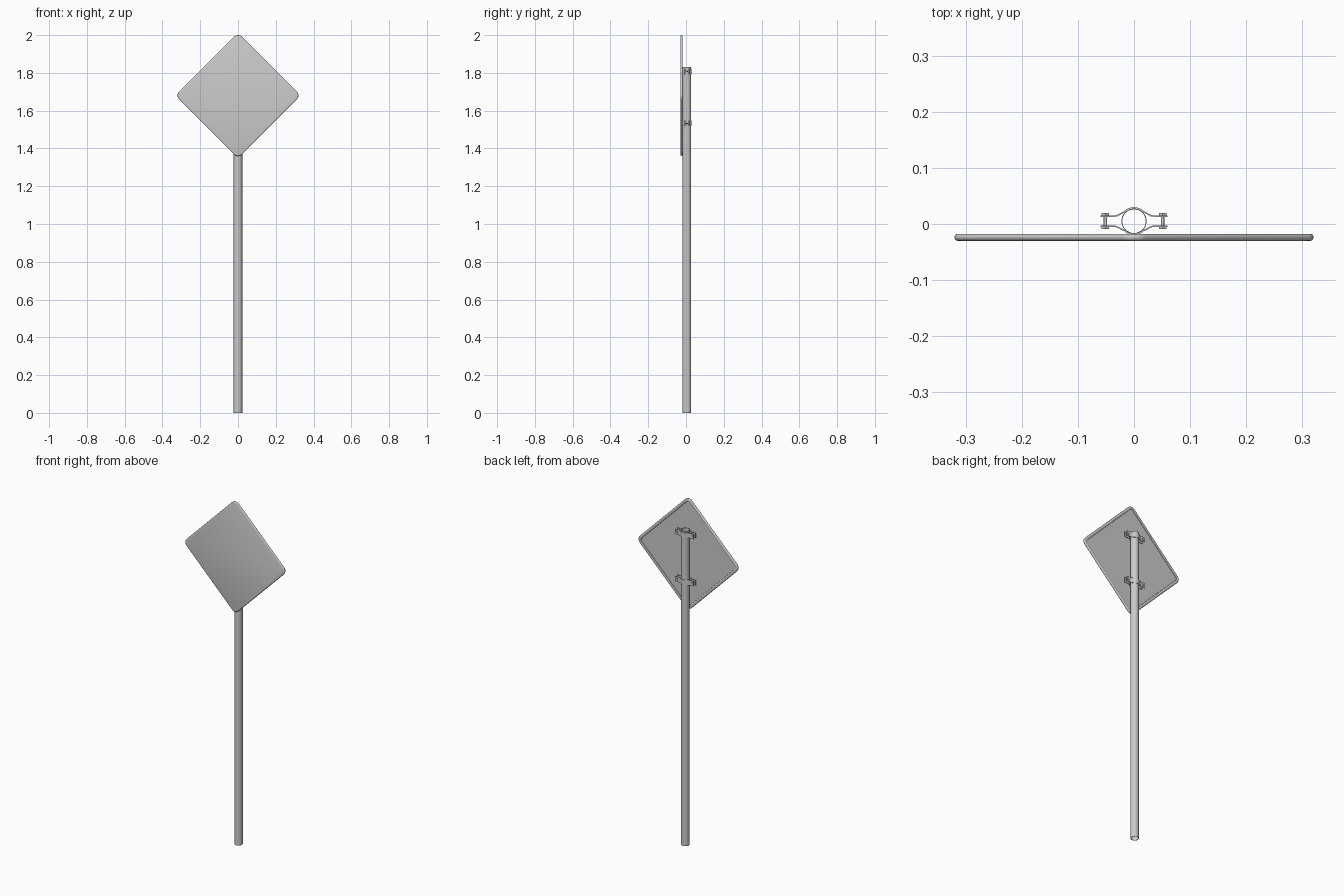
import bpy, bmesh, math
from mathutils import Matrix, Vector

if "Cube" in bpy.data.objects:
    bpy.data.objects.remove(bpy.data.objects["Cube"])

CY = 0.005        # pole axis y
POLE_R = 0.0225


def finish(name, bm, smooth=True):
    bmesh.ops.recalc_face_normals(bm, faces=bm.faces)
    me = bpy.data.meshes.new(name)
    bm.to_mesh(me)
    bm.free()
    ob = bpy.data.objects.new(name, me)
    bpy.context.collection.objects.link(ob)
    if smooth:
        bpy.ops.object.select_all(action='DESELECT')
        ob.select_set(True)
        bpy.context.view_layer.objects.active = ob
        bpy.ops.object.shade_smooth_by_angle(angle=math.radians(35))
    return ob


def loft(bm, rings, closed=False):
    loops = [[bm.verts.new(p) for p in r] for r in rings]
    pairs = list(zip(loops, loops[1:]))
    if closed:
        pairs.append((loops[-1], loops[0]))
    n = len(loops[0])
    for a, b in pairs:
        for i in range(n):
            j = (i + 1) % n
            bm.faces.new((a[i], a[j], b[j], b[i]))
    return loops


# Hollow round pole
def circle(r, z, n=32):
    return [(r * math.cos(2 * math.pi * i / n), CY + r * math.sin(2 * math.pi * i / n), z)
            for i in range(n)]


bm = bmesh.new()
inner = POLE_R - 0.0015
loft(bm, [circle(POLE_R, 0), circle(POLE_R, 1.83), circle(inner, 1.83), circle(inner, 0)], closed=True)
finish("pole", bm)


# Diamond sign panel: rounded square, rolled rim, recessed back
def diamond(inset, y, centre=1.68, reach=0.32, r=0.03, seg=8):
    c = reach - r
    d = c * math.sqrt(2)
    pts = []
    rr = r - inset
    for k in range(4):
        mid = math.pi / 2 * k
        cx, cz = d / math.sqrt(2) * math.cos(mid), d / math.sqrt(2) * math.sin(mid)
        # corner centres stay put; only the corner radius shrinks with the inset
        for i in range(seg + 1):
            a = mid - math.pi / 4 + math.pi / 2 * i / seg
            pts.append((cx + rr * math.cos(a), y, centre + cz + rr * math.sin(a)))
    return pts


bm = bmesh.new()
profile = [(0.006, -0.03), (0.003, -0.0292), (0.0008, -0.027), (0, -0.0237),
           (0.0008, -0.0205), (0.003, -0.0183), (0.006, -0.0175),
           (0.013, -0.0175), (0.016, -0.019), (0.017, -0.022)]
loops = loft(bm, [diamond(i, y) for i, y in profile])
bm.faces.new(loops[0])
bm.faces.new(loops[-1])
finish("sign_panel", bm)

# Clamp strap outline: flat ears blending into a half ring around the pole
FLANGE = 0.009
right = [(0.06, FLANGE), (0.036, FLANGE), (0.031, 0.0097), (0.027, 0.0115), (0.023, 0.0138)]
arc = [(0.0237 * math.cos(math.radians(a)), 0.0237 * math.sin(math.radians(a)))
       for a in range(45, 136, 9)]
path = right + arc + [(-x, y) for x, y in reversed(right)]
HALF_H, HALF_T = 0.015, 0.0013


def strap(name, z, side):
    vecs = [Vector(p) for p in path]
    rings = []
    for i, p in enumerate(vecs):
        t = (vecs[min(i + 1, len(vecs) - 1)] - vecs[max(i - 1, 0)]).normalized()
        n = Vector((-t.y, t.x)) * HALF_T
        rings.append([((p + s * n).x, CY + side * (p + s * n).y, z + h * HALF_H)
                      for s, h in ((1, 1), (1, -1), (-1, -1), (-1, 1))])
    b = bmesh.new()
    ls = loft(b, rings)
    b.faces.new(ls[0])
    b.faces.new(ls[-1])
    finish(name, b)


def bolt(name, x, z):
    b = bmesh.new()
    turn = Matrix.Rotation(math.pi / 2, 4, 'X')
    # shaft, head and nut
    for y, r, depth, n in ((0, 0.003, 0.022, 16), (0.0122, 0.0075, 0.004, 6), (-0.0122, 0.0075, 0.004, 6)):
        bmesh.ops.create_cone(b, cap_ends=True, segments=n, radius1=r, radius2=r, depth=depth,
                              matrix=Matrix.Translation((x, CY + y, z)) @ turn)
    finish(name, b)


# Two clamps with their bolts
for label, z in (("upper", 1.807), ("lower", 1.533)):
    strap(label + "_clamp_back", z, 1)
    strap(label + "_clamp_front", z, -1)
    for side, x in (("left", -0.051), ("right", 0.051)):
        bolt(f"{label}_bolt_{side}", x, z)
